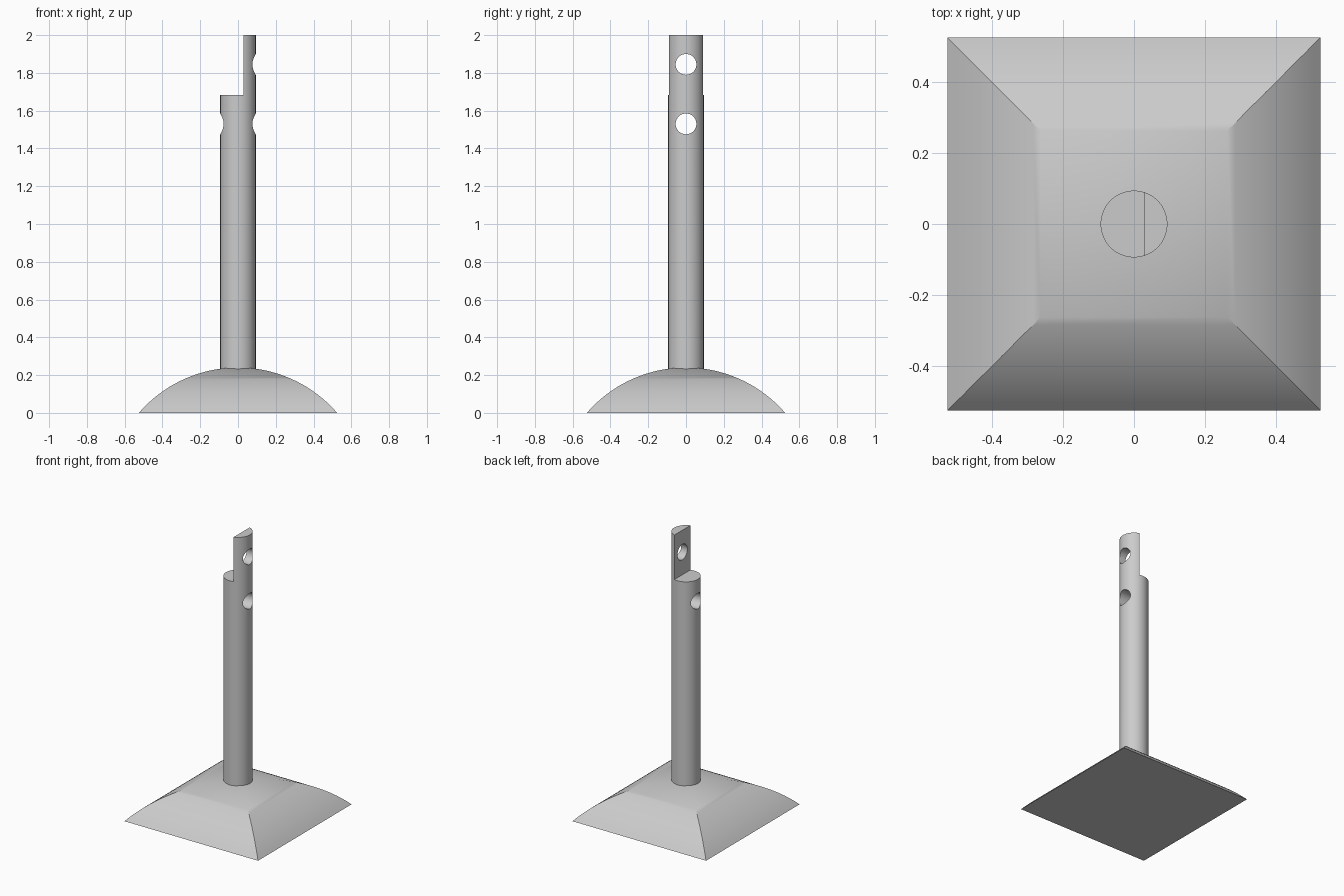
import bpy
import bmesh
from math import sqrt, pi, sin
from mathutils import Matrix

if "Cube" in bpy.data.objects:
    bpy.data.objects.remove(bpy.data.objects["Cube"], do_unlink=True)

grey = bpy.data.materials.new("light_grey")
grey.use_nodes = True
colour = (0.6, 0.6, 0.6, 1)
grey.diffuse_color = colour
grey.node_tree.nodes["Principled BSDF"].inputs["Base Color"].default_value = colour


def add_object(name, bm):
    bmesh.ops.recalc_face_normals(bm, faces=bm.faces)
    mesh = bpy.data.meshes.new(name)
    bm.to_mesh(mesh)
    bm.free()
    mesh.materials.append(grey)
    obj = bpy.data.objects.new(name, mesh)
    bpy.context.collection.objects.link(obj)
    return obj


def select_only(obj):
    bpy.ops.object.select_all(action='DESELECT')
    obj.select_set(True)
    bpy.context.view_layer.objects.active = obj


def cylinder(bm, radius, length, matrix, segments=64):
    bmesh.ops.create_cone(bm, cap_ends=True, segments=segments, radius1=radius,
                          radius2=radius, depth=length, matrix=matrix)


def cut(target, cutter):
    select_only(target)
    mod = target.modifiers.new("cut", 'BOOLEAN')
    mod.operation = 'DIFFERENCE'
    mod.solver = 'EXACT'
    mod.object = cutter
    bpy.ops.object.modifier_apply(modifier=mod.name)
    bpy.data.objects.remove(cutter, do_unlink=True)


# Base: square rings following one arc, so the four curved sides meet in mitres
HALF, RISE, RINGS = 0.525, 0.24, 24
arc_radius = (HALF ** 2 + RISE ** 2) / (2 * RISE)
bm = bmesh.new()
rings = []
for i in range(RINGS):
    h = HALF * (1 - i / RINGS)
    z = sqrt(arc_radius ** 2 - h ** 2) - (arc_radius - RISE)
    rings.append([bm.verts.new((sx * h, sy * h, z))
                  for sx, sy in ((-1, -1), (1, -1), (1, 1), (-1, 1))])
for low, high in zip(rings, rings[1:]):
    for k in range(4):
        n = (k + 1) % 4
        bm.faces.new((low[k], low[n], high[n], high[k]))
bm.faces.new(rings[0][::-1])
bm.faces.new(rings[-1])
base = add_object("domed_base", bm)

# Post: round bar sunk into the base
POST_R, TOP, SHOULDER, FLAT_X, SUNK = 0.094, 2.0, 1.684, 0.028, 0.15
bm = bmesh.new()
cylinder(bm, POST_R, TOP - SUNK, Matrix.Translation((0, 0, (TOP + SUNK) / 2)), 96)
post = add_object("post", bm)

# Half-lap notch on the right side of the top
bm = bmesh.new()
bmesh.ops.create_cube(bm, size=1, matrix=Matrix.Translation((FLAT_X - 0.5, 0, SHOULDER + 0.5)))
cut(post, add_object("notch_cutter", bm))

# Cross holes through the tongue and the shoulder
for z in (1.845, 1.53):
    bm = bmesh.new()
    cylinder(bm, 0.055, 0.5, Matrix.Translation((0, 0, z)) @ Matrix.Rotation(pi / 2, 4, 'Y'))
    cut(post, add_object("hole_cutter", bm))

for obj in (base, post):
    select_only(obj)
    bpy.ops.object.shade_smooth_by_angle(angle=pi / 6)
